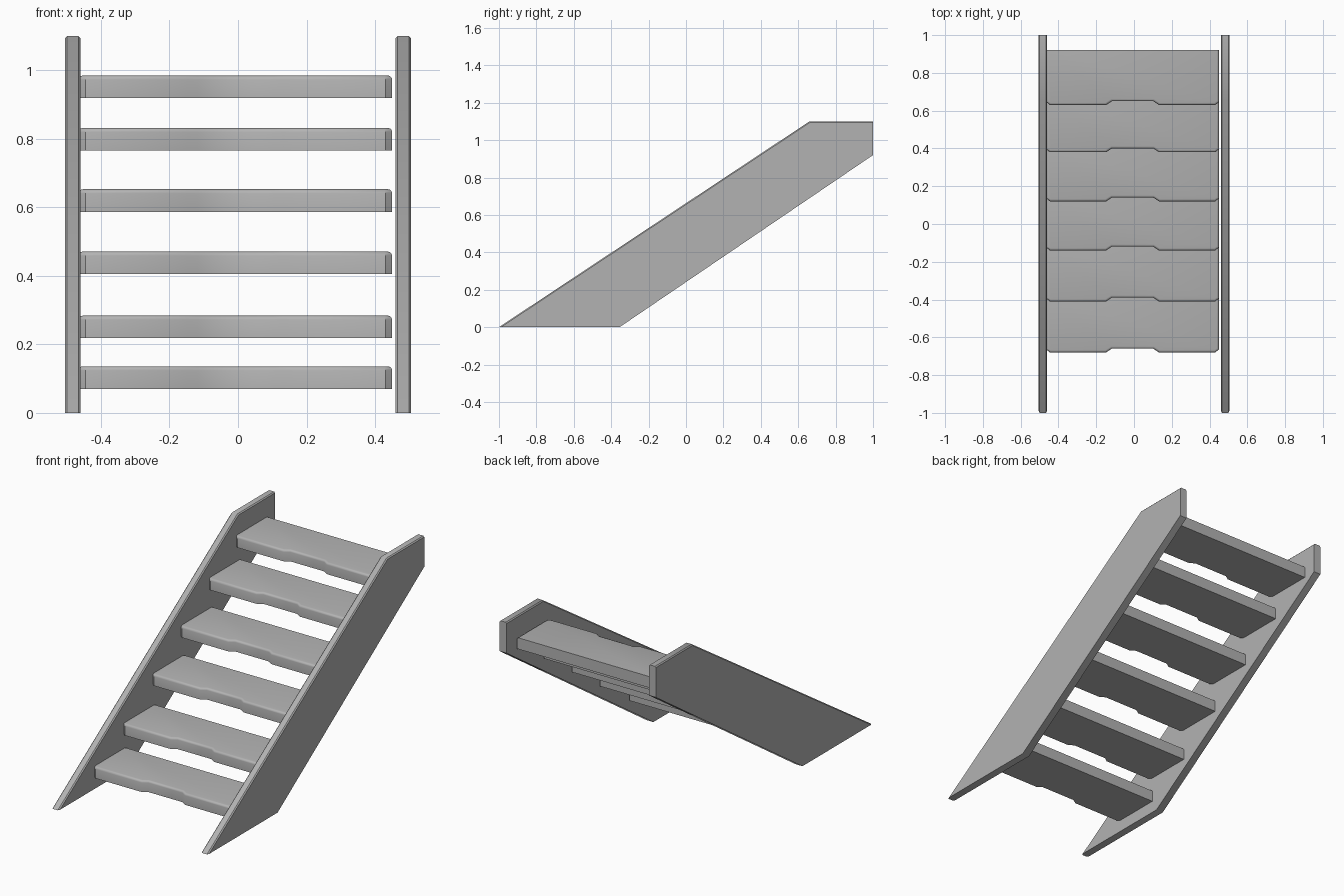
import bpy
import bmesh
from math import radians
from mathutils import Vector

cube = bpy.data.objects.get("Cube")
if cube:
    bpy.data.objects.remove(cube, do_unlink=True)

grey = bpy.data.materials.new("plain_grey")
grey.use_nodes = True
COLOUR = (0.45, 0.45, 0.45, 1.0)
grey.diffuse_color = COLOUR
grey.node_tree.nodes["Principled BSDF"].inputs["Base Color"].default_value = COLOUR


def extruded(name, outline, offset, bevel_rule, width, segments):
    """Extrude a closed outline by offset, then round the edges picked by bevel_rule."""
    bm = bmesh.new()
    face = bm.faces.new([bm.verts.new(p) for p in outline])
    geom = bmesh.ops.extrude_face_region(bm, geom=[face])["geom"]
    moved = [g for g in geom if isinstance(g, bmesh.types.BMVert)]
    bmesh.ops.translate(bm, verts=moved, vec=Vector(offset))
    bmesh.ops.recalc_face_normals(bm, faces=bm.faces)
    edges = [e for e in bm.edges if bevel_rule(e.verts[0].co, e.verts[1].co)]
    bmesh.ops.bevel(bm, geom=edges, offset=width, segments=segments,
                    profile=0.5, affect='EDGES', clamp_overlap=True)
    mesh = bpy.data.meshes.new(name)
    bm.to_mesh(mesh)
    bm.free()
    mesh.materials.append(grey)
    obj = bpy.data.objects.new(name, mesh)
    bpy.context.collection.objects.link(obj)
    bpy.ops.object.select_all(action='DESELECT')
    obj.select_set(True)
    bpy.context.view_layer.objects.active = obj
    bpy.ops.object.shade_smooth_by_angle(angle=radians(35))
    return obj


# Side boards: sloping plank cut flat at floor, top and back
SIDE = [(-1, 0), (0.66, 1.1), (1, 1.1), (1, 0.92), (-0.355, 0)]
THICK = 0.045


def side_edge(a, b):
    # long upper slope and flat top
    same_x = abs(a.x - b.x) < 1e-4
    return same_x and max(a.z, b.z) > 1.09 and min(a.z, b.z) != b.z - 0.18 \
        and not (abs(a.y - 1) < 1e-4 and abs(b.y - 1) < 1e-4)


for name, x in (("right_side_board", -0.505), ("left_side_board", 0.46)):
    extruded(name, [(x, y, z) for y, z in SIDE], (THICK, 0, 0), side_edge, 0.006, 1)

# Treads: notched front edge, clipped front corners, rounded upper rim
HALF, DEPTH, HEIGHT = 0.4575, 0.29, 0.066
CENTRE = -0.0075
HALF_FRONT = [(HALF, DEPTH), (HALF, 0.016), (HALF - 0.02, 0),
              (0.14, 0), (0.11, 0.02)]
TREAD = HALF_FRONT + [(-x, y) for x, y in reversed(HALF_FRONT)]
STEPS = [(-0.68, 0.07), (-0.41, 0.218), (-0.14, 0.405),
         (0.12, 0.587), (0.38, 0.766), (0.63, 0.919)]

for i, (front, base) in enumerate(STEPS):
    def rim(a, b, top=base + HEIGHT, back=front + DEPTH):
        on_top = min(a.z, b.z) > top - 1e-4
        return on_top and min(a.y, b.y) < back - 1e-4

    extruded(f"tread_{i + 1}", [(x + CENTRE, y + front, base) for x, y in TREAD],
             (0, 0, HEIGHT), rim, 0.012, 3)
